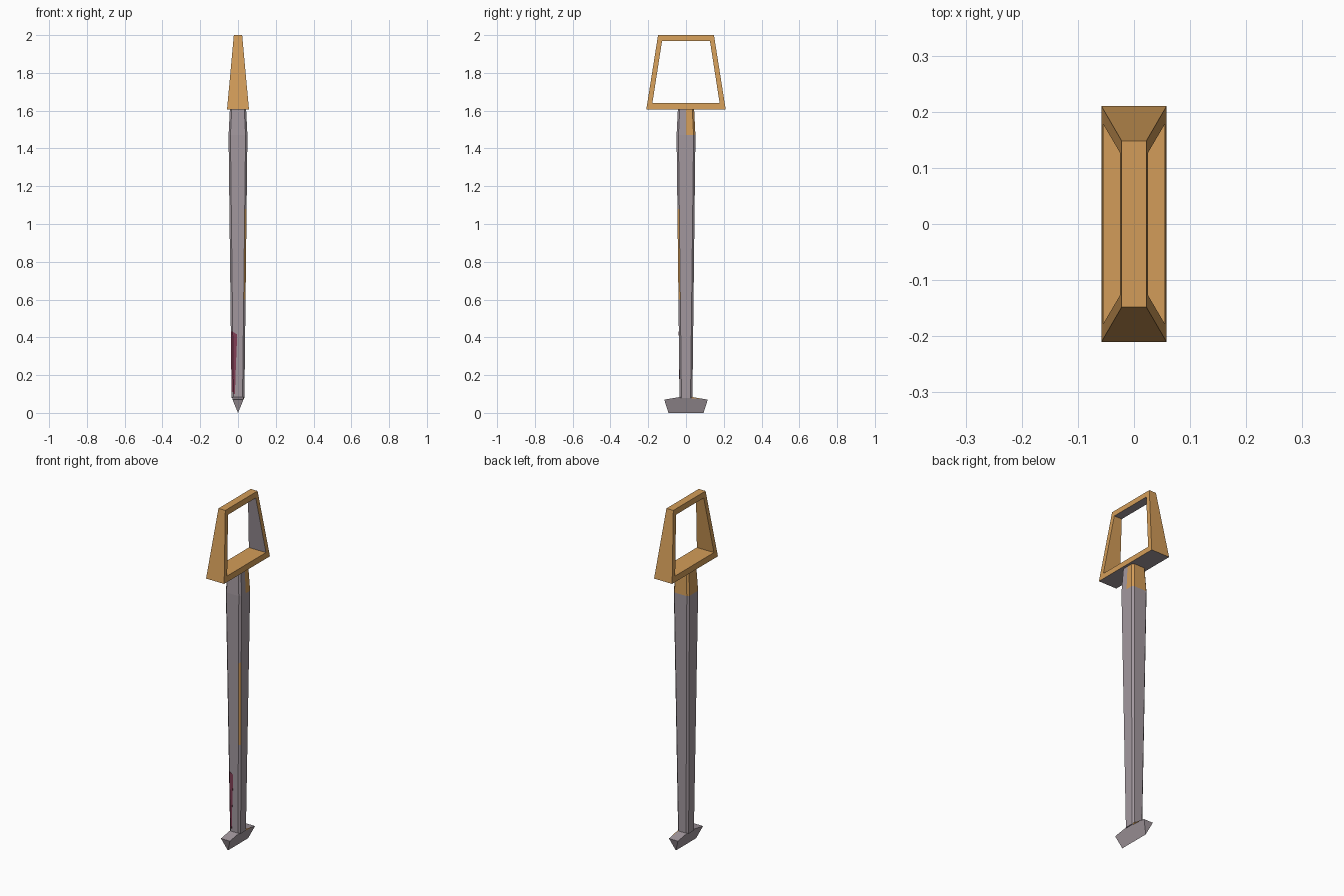
import bpy, bmesh

cube = bpy.data.objects.get("Cube")
if cube:
    bpy.data.objects.remove(cube, do_unlink=True)


def material(name, rgb):
    m = bpy.data.materials.new(name)
    m.use_nodes = True
    m.diffuse_color = (*rgb, 1)
    m.node_tree.nodes["Principled BSDF"].inputs["Base Color"].default_value = (*rgb, 1)
    return m


MATS = [material("steel grey", (0.365, 0.315, 0.345)),
        material("orange wood", (0.65, 0.335, 0.10)),
        material("dark red", (0.22, 0.048, 0.09))]
GREY, ORANGE, RED = range(3)


def finish(name, bm, rule):
    """Turn a bmesh into a flat shaded object, colouring faces by rule(centre, normal)."""
    bmesh.ops.recalc_face_normals(bm, faces=bm.faces)
    bm.normal_update()
    for f in bm.faces:
        f.material_index = rule(f.calc_center_median(), f.normal)
    me = bpy.data.meshes.new(name)
    bm.to_mesh(me)
    bm.free()
    for m in MATS:
        me.materials.append(m)
    ob = bpy.data.objects.new(name, me)
    bpy.context.collection.objects.link(ob)
    return ob


def bridge(bm, a, b):
    """Join two closed rings of vertices with quads."""
    n = len(a)
    for i in range(n):
        j = (i + 1) % n
        bm.faces.new((a[i], a[j], b[j], b[i]))


def plate(name, back, front, colour):
    """A thin painted plate between two outlines."""
    bm = bmesh.new()
    rings = [[bm.verts.new(p) for p in outline] for outline in (back, front)]
    bridge(bm, *rings)
    for ring in rings:
        bm.faces.new(ring)
    finish(name, bm, lambda c, n: colour)


# Handle: a tapered trapezoid frame, narrower in depth towards the top
def half_depth(z):
    return 0.058 + (z - 1.607) * (0.022 - 0.058) / 0.393


def frame_ring(bm, side, low, high):
    (yl, zl), (yh, zh) = low, high
    return [bm.verts.new((side * half_depth(z), y, z))
            for y, z in ((-yl, zl), (yl, zl), (yh, zh), (-yh, zh))]


bm = bmesh.new()
rings = {}
for side in (-1, 1):
    rings[side] = (frame_ring(bm, side, (0.21, 1.607), (0.148, 2.0)),
                   frame_ring(bm, side, (0.178, 1.64), (0.127, 1.968)))
    bridge(bm, *rings[side])
for k in (0, 1):
    bridge(bm, rings[-1][k], rings[1][k])


def handle_colour(c, n):
    inner_far_post = n.y < -0.9 and c.y > 0
    return GREY if n.z < -0.9 or inner_far_post else ORANGE


finish("handle_frame", bm, handle_colour)


# Shaft: a chamfered square bar that swells upwards, then narrows under the handle
def shaft_half(z):
    return 0.034 + 0.0115 * (z - 0.08)


def shaft_ring(bm, z, w):
    c = w - 0.01
    pts = [(w, -c), (w, 0), (w, c), (c, w), (-c, w), (-w, c), (-w, -c), (-c, -w), (c, -w)]
    return [bm.verts.new((x, y, z)) for x, y in pts]


bm = bmesh.new()
levels = [(z, shaft_half(z)) for z in (0.08, 0.11, 0.43, 0.6, 1.08, 1.47)] + [(1.61, 0.043)]
rings = [shaft_ring(bm, z, w) for z, w in levels]
for a, b in zip(rings, rings[1:]):
    bridge(bm, a, b)
bm.faces.new(rings[0])
bm.faces.new(rings[-1])


def shaft_colour(c, n):
    if c.z > 1.5 and abs(n.z) < 0.9:
        far_half = c.y > 0.005 and not (n.x > 0.5 and n.y > 0.5)
        return ORANGE if far_half or n.x < -0.9 or n.y > 0.5 else GREY
    front_chamfer = n.y < -0.5 and abs(n.x) > 0.5
    if front_chamfer and n.x > 0 and 0.6 < c.z < 1.08:
        return ORANGE
    if front_chamfer and n.x < 0 and 0.11 < c.z < 0.43:
        return RED
    return GREY


finish("shaft", bm, shaft_colour)

# Stain: a thin plate on the lower front of the shaft
outline = [(-0.028, 0.43), (-0.004, 0.415), (-0.009, 0.3), (-0.013, 0.2),
           (-0.016, 0.1), (-0.0242, 0.1)]
plate("shaft_stain", *[[(x, -shaft_half(z) - d, z) for x, z in outline]
                       for d in (-0.002, 0.0006)], RED)

# Tip: a wedge blade across the foot, with a shallow ridged top
bm = bmesh.new()
profile = [(-0.115, 0.07), (-0.033, 0.084), (0.033, 0.084), (0.115, 0.07)]
left, right = [[bm.verts.new((s * 0.029, y, z)) for y, z in profile] for s in (1, -1)]
edge = [bm.verts.new((0, y, 0)) for y in (-0.093, 0.093)]
for i in range(3):
    bm.faces.new((left[i], left[i + 1], right[i + 1], right[i]))
for row in (left, right):
    bm.faces.new((*row, edge[1], edge[0]))
for k, e in ((0, edge[0]), (3, edge[1])):
    bm.faces.new((left[k], right[k], e))
finish("tip_blade", bm, lambda c, n: GREY)

# Worn sliver: a thin plate along the upper side of the blade
sliver = [(0.03, 0.0845), (0.078, 0.0765), (0.07, 0.0745), (0.03, 0.0765)]
plate("blade_sliver", *[[(x, y, z) for y, z in sliver] for x in (0.026, 0.0305)], ORANGE)
